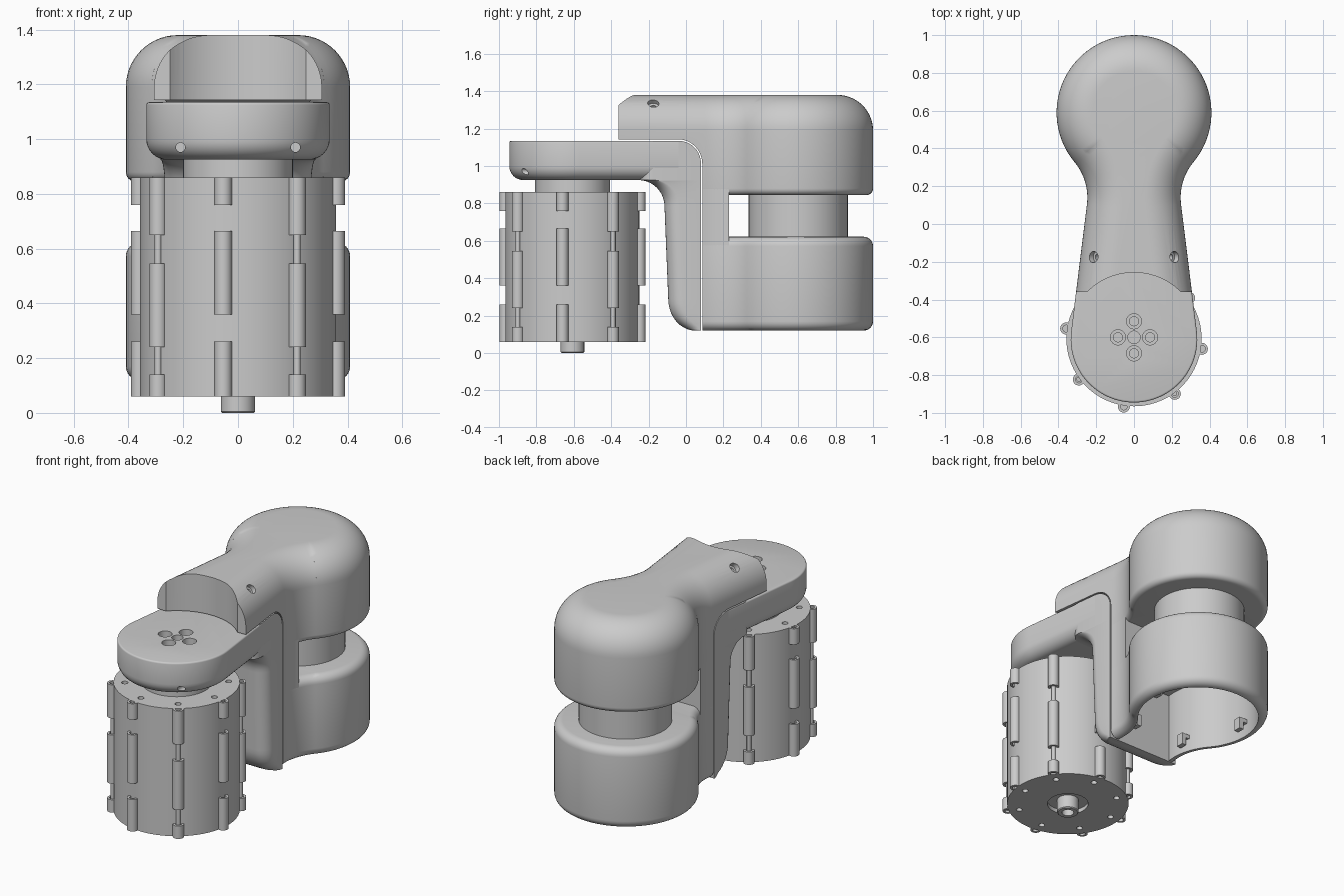
import bpy, bmesh
from math import sin, cos, pi, radians
from mathutils import Matrix, Vector

if "Cube" in bpy.data.objects:
    bpy.data.objects.remove(bpy.data.objects["Cube"])

DY = -0.607  # drum axis


def loft(name, rings):
    """Skin equal-length closed rings and cap both ends."""
    bm = bmesh.new()
    loops = [[bm.verts.new(p) for p in ring] for ring in rings]
    n = len(loops[0])
    for a, b in zip(loops, loops[1:]):
        for i in range(n):
            j = (i + 1) % n
            bm.faces.new((a[i], a[j], b[j], b[i]))
    bm.faces.new(loops[0][::-1])
    bm.faces.new(loops[-1])
    bmesh.ops.recalc_face_normals(bm, faces=bm.faces)
    me = bpy.data.meshes.new(name)
    bm.to_mesh(me)
    bm.free()
    ob = bpy.data.objects.new(name, me)
    bpy.context.collection.objects.link(ob)
    return ob


def lathe(name, profile, loc=(0, 0, 0), axis=(0, 0, 1), n=64):
    ob = loft(name, [[(r * cos(2 * pi * i / n), r * sin(2 * pi * i / n), z) for i in range(n)]
                     for r, z in profile])
    rot = Vector((0, 0, 1)).rotation_difference(Vector(axis)).to_matrix().to_4x4()
    ob.data.transform(Matrix.Translation(loc) @ rot)
    return ob


def box(name, lo, hi):
    return loft(name, [[(lo[0], lo[1], z), (hi[0], lo[1], z), (hi[0], hi[1], z), (lo[0], hi[1], z)]
                       for z in (lo[2], hi[2])])


def cut(ob, cutter):
    cutter.hide_render = True
    m = ob.modifiers.new("cut", 'BOOLEAN')
    m.operation, m.object, m.solver = 'DIFFERENCE', cutter, 'EXACT'
    bpy.context.view_layer.objects.active = ob
    bpy.ops.object.modifier_apply(modifier=m.name)
    bpy.data.objects.remove(cutter)


def arc(cx, cy, r, a0, a1, n):
    return [(cx + r * cos(radians(a0 + (a1 - a0) * k / n)),
             cy + r * sin(radians(a0 + (a1 - a0) * k / n))) for k in range(n + 1)]


def mirrored(half, z):
    return [(x, y, z) for x, y in half] + [(-x, y, z) for x, y in reversed(half) if x > 1e-6]


def side_x(y):
    return 0.25 + 0.124 * (0.099 - y)


# Plan outlines, inset by d: whole keyhole, front plate, and rear-trimmed column
def keyhole(d, z):
    return mirrored(arc(0, -0.61, 0.335 - d, -90, 7, 20)
                    + arc(0.54, 0.14, 0.293 + d, 187, 140.2, 14)
                    + arc(0, 0.59, 0.41 - d, -39.8, 90, 28), z)


def plate_outline(d, z):
    return mirrored(arc(0, -0.61, 0.335 - d, -90, 7, 24) + [(side_x(-0.04) - d, -0.04)], z)


def column_outline(d, z):
    return mirrored([(0.26, 0.02)] + arc(0.54, 0.14, 0.293 + d, 187, 162, 8), z)


def fillet(r, z0, s, n=6):
    """(inset, z) pairs for an edge round; s=-1 bottom edge, s=1 top edge."""
    pts = [(r * (1 - cos(pi / 2 * k / n)), z0 + s * (r * sin(pi / 2 * k / n) - r)) for k in range(n + 1)]
    return pts if s > 0 else pts[::-1]


def elbow_cutter():
    prof = [(-1.3, -0.2), (0.087, -0.2)] + arc(-0.043, 1.013, 0.13, 0, 90, 10) + [(-1.3, 1.143)]
    return loft("elbow_cutter", [[(x, y, z) for y, z in prof] for x in (-1, 1)])


# Front drum with neck and hollow bottom shaft
drum = lathe("drum", [(.035, .06), (.035, 0), (.058, 0), (.063, .005), (.063, .085), (.12, .085),
                      (.12, .06), (.358, .06), (.358, .86), (.2, .86), (.2, .94)], (0, DY, 0), n=96)
for k in range(8):
    a = radians(-98.5 + 45 * k)
    for z in (0.06, 0.86):
        cut(drum, lathe("hole", [(.018, z - .04), (.018, z + .04)],
                        (.295 * cos(a), DY + .295 * sin(a), 0), n=16))

# Clip barrels around the drum, two alternating patterns
patterns = [((.06, .26), (.36, .665), (.76, .86)), ((.06, .14), (.24, .545), (.65, .86))]
for k in range(8):
    a = radians(-98.5 + 45 * k)
    p = (.363 * cos(a), DY + .363 * sin(a), 0)
    for z0, z1 in patterns[k % 2]:
        lathe("clip_barrel", [(.018, z0 + .03), (.018, z0), (.032, z0), (.032, z1),
                              (.018, z1), (.018, z1 - .03)], p, n=20)
    if k % 2:
        lathe("clip_pin", [(.013, .07), (.013, .85)], p, n=12)

# Front bracket: round plate with screw holes
plate = loft("bracket_plate", [plate_outline(d, z) for d, z in
                               fillet(.075, .925, -1, 8) + fillet(.01, 1.135, 1, 3)])
for x, y in ((.085, 0), (-.085, 0), (0, .085), (0, -.085)):
    cut(plate, lathe("hole", [(.024, -.12), (.024, -.04), (.04, -.04), (.04, .05)],
                     (x, -.6 + y, 1.135), n=32))
cut(plate, lathe("hole", [(.033, -.08), (.033, .05)], (0, -.6, 1.135), n=32))
for s in (-1, 1):
    cut(plate, lathe("hole", [(.017, -.12), (.017, .2)], (s * .21, -.86, .97), (0, -1, 0), n=20))

# Bracket leg: (front y, back y, z) stations with rounded foot, flare and elbow
q = [pi / 2 * k / 10 for k in range(11)]
stations = [(.05 - .145 * sin(t), .08, .29 - .17 * cos(t)) for t in q]
stations += [(-.255 + .14 * cos(t), .08, .785 + .14 * sin(t)) for t in q]
stations += [(-.255, -.04 + .12 * cos(t), 1.0145 + .12 * sin(t)) for t in q]
rings = []
for f, b, z in stations:
    r = min(.08, (b - f) * .9)
    w = side_x(f + r) - .001
    rings.append(mirrored(arc(w - r, f + r, r, -90, 0, 8) + [(side_x(b) - .001, b)], z))
loft("bracket_leg", rings)

# Upper housing with large domed edge, scooped front end and angled screw holes
upper = loft("upper_housing", [keyhole(d, z) for d, z in
                               fillet(.035, .845, -1) + fillet(.19, 1.38, 1, 14)])
cut(upper, elbow_cutter())
cut(upper, box("front_cutter", (-1, -1.5, .5), (1, -.36, 2)))
cut(upper, lathe("scoop_cutter", [(.35, .9), (.35, 1.6)], (0, DY, 0), n=96))
for s in (-1, 1):
    cut(upper, lathe("hole", [(.016, -.12), (.016, -.03), (.03, -.03), (.03, .1)],
                     (s * .215, -.175, 1.335), (s, 0, 1), n=28))

# Lower housing: open-bottomed shell
lower = loft("lower_housing", [keyhole(d, z) for d, z in
                               fillet(.05, .12, -1) + fillet(.05, .622, 1)])
cut(lower, elbow_cutter())
cut(lower, loft("cavity", [keyhole(.055, 0), keyhole(.055, .56)]))

# Column and round core joining the two housings
column = loft("housing_column", [column_outline(.0005, .57), column_outline(.0005, .885)])
cut(column, elbow_cutter())
lathe("waist_core", [(.265, .59), (.265, .88)], (0, .6, 0), n=96)

# Small catches inside the shell
for s in (-1, 1):
    for x, y in ((.34, .59), (.2, .23)):
        for x0, x1, z0, z1 in ((.0, .03, .2, .225), (-.03, -.012, .15, .225)):
            xs = sorted((s * (x + x0 - .012), s * (x + x1)))
            box("catch", (xs[0], y - .025, z0), (xs[1], y + .025, z1))

# Smooth shading with sharp edges
for ob in bpy.context.collection.objects:
    ob.select_set(True)
    bpy.context.view_layer.objects.active = ob
bpy.ops.object.shade_smooth_by_angle(angle=radians(32))
